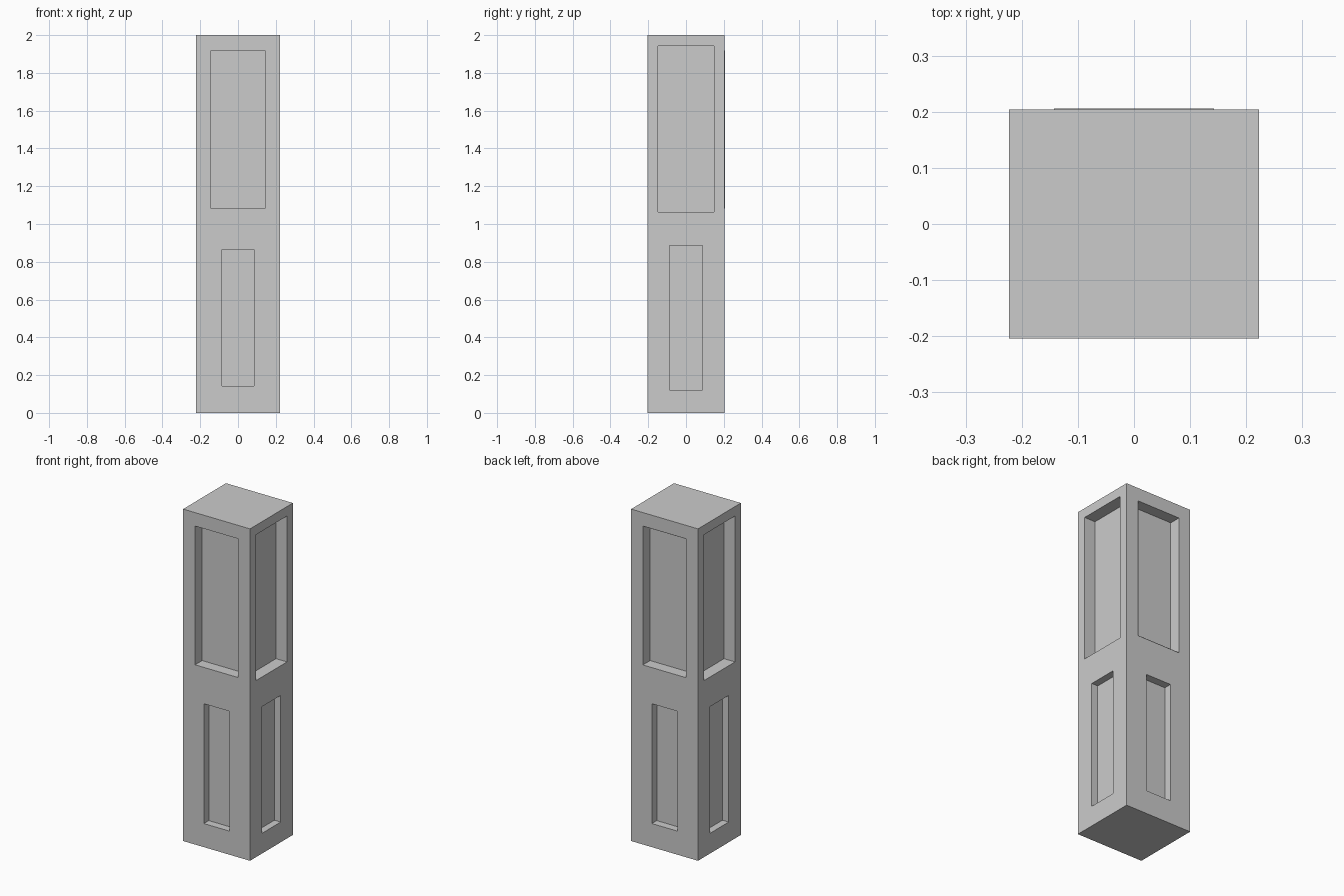
import bpy
import bmesh
from mathutils import Matrix, Vector

if "Cube" in bpy.data.objects:
    bpy.data.objects.remove(bpy.data.objects["Cube"])

HX, HY, HEIGHT = 0.223, 0.204, 2.0
LIP = 0.002  # back upper recess rim stands slightly proud


def add_box(bm, lo, hi):
    lo, hi = Vector(lo), Vector(hi)
    m = Matrix.Translation((lo + hi) / 2) @ Matrix.Diagonal((*(hi - lo), 1))
    bmesh.ops.create_cube(bm, size=1, matrix=m)


def make_object(name, bm):
    mesh = bpy.data.meshes.new(name)
    bm.to_mesh(mesh)
    bm.free()
    obj = bpy.data.objects.new(name, mesh)
    bpy.context.collection.objects.link(obj)
    return obj


# Pillar body
bm = bmesh.new()
add_box(bm, (-HX, -HY, 0), (HX, HY, HEIGHT))
pillar = make_object("pillar", bm)

# Recess cutters: half width, bottom, top, depth
front_recesses = [(0.143, 1.083, 1.919, 0.067), (0.085, 0.142, 0.864, 0.047)]
side_recesses = [(0.148, 1.064, 1.943, 0.073), (0.088, 0.122, 0.885, 0.042)]
OUT = 0.05
bm = bmesh.new()
for w, z0, z1, d in front_recesses:
    add_box(bm, (-w, -HY - OUT, z0), (w, -HY + d, z1))
    add_box(bm, (-w, HY - d, z0), (w, HY + OUT, z1))
for w, z0, z1, d in side_recesses:
    add_box(bm, (-HX - OUT, -w, z0), (-HX + d, w, z1))
    add_box(bm, (HX - d, -w, z0), (HX + OUT, w, z1))
cutter = make_object("recess_cutter", bm)
cutter.hide_render = True

# Cut the recesses into all four sides
mod = pillar.modifiers.new("recesses", 'BOOLEAN')
mod.operation = 'DIFFERENCE'
mod.solver = 'EXACT'
mod.object = cutter
bpy.context.view_layer.objects.active = pillar
bpy.ops.object.modifier_apply(modifier=mod.name)
bpy.data.objects.remove(cutter)

# Thin rim continuing the back upper recess walls
w, z0, z1, _ = front_recesses[0]
bm = bmesh.new()
corners = [(-w, z0), (w, z0), (w, z1), (-w, z1)]
inner = [bm.verts.new((x, HY, z)) for x, z in corners]
outer = [bm.verts.new((x, HY + LIP, z)) for x, z in corners]
for i in range(4):
    j = (i + 1) % 4
    bm.faces.new((inner[i], inner[j], outer[j], outer[i]))
make_object("back_recess_rim", bm)
